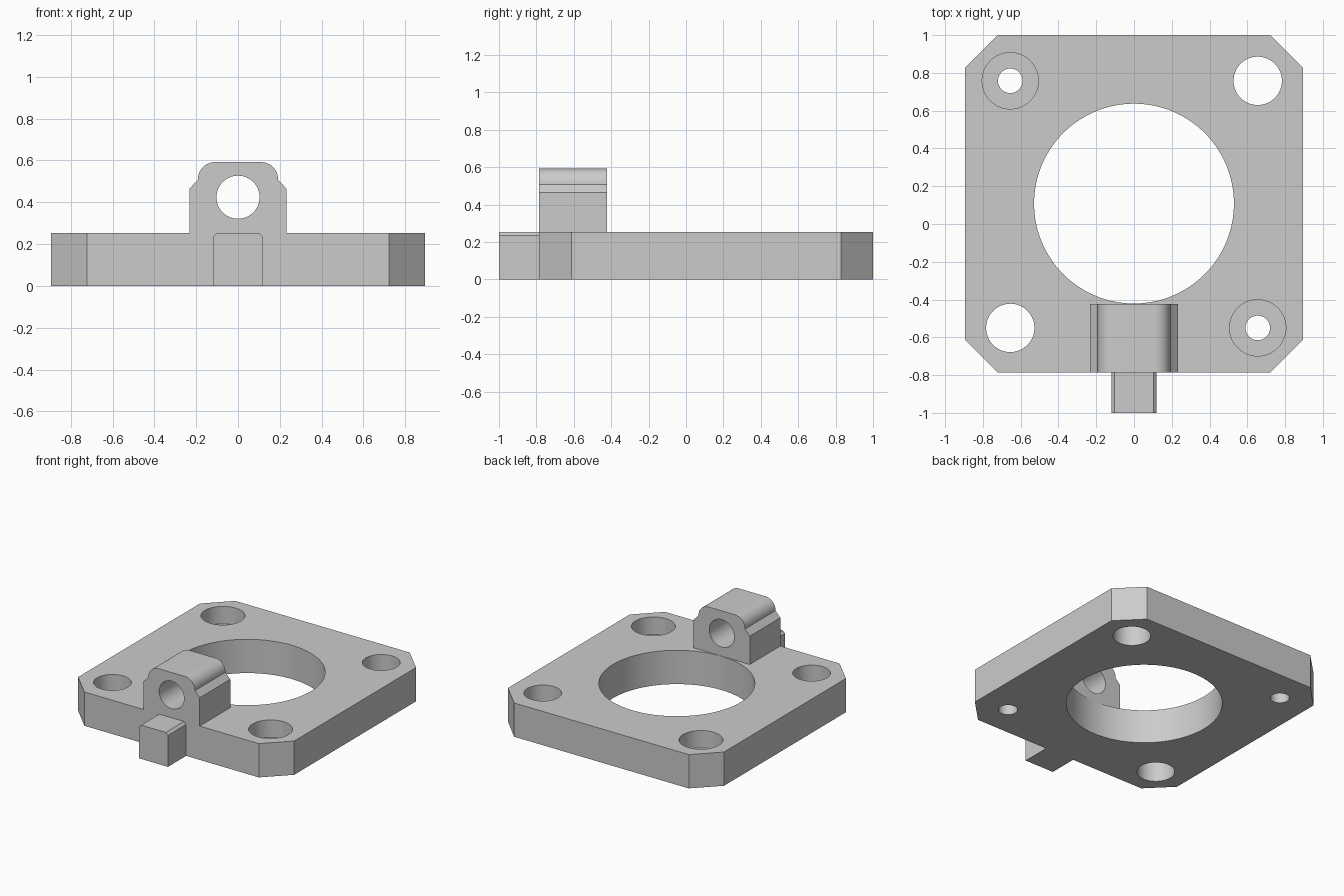
import bpy
import bmesh
from math import cos, sin, pi, radians
from mathutils import Vector

cube = bpy.data.objects.get("Cube")
if cube:
    bpy.data.objects.remove(cube, do_unlink=True)

GREY = (0.6, 0.6, 0.6, 1)
grey = bpy.data.materials.new("plain grey")
grey.use_nodes = True
grey.diffuse_color = GREY
grey.node_tree.nodes["Principled BSDF"].inputs["Base Color"].default_value = GREY

THICK = 0.253
FRONT, BACK = -0.785, 1.0


def prism(name, profile, direction):
    """Extrude a closed loop of points along a direction."""
    bm = bmesh.new()
    face = bm.faces.new([bm.verts.new(p) for p in profile])
    out = bmesh.ops.extrude_face_region(bm, geom=[face])
    moved = [v for v in out["geom"] if isinstance(v, bmesh.types.BMVert)]
    bmesh.ops.translate(bm, verts=moved, vec=Vector(direction))
    bmesh.ops.recalc_face_normals(bm, faces=bm.faces)
    mesh = bpy.data.meshes.new(name)
    bm.to_mesh(mesh)
    bm.free()
    mesh.materials.append(grey)
    obj = bpy.data.objects.new(name, mesh)
    bpy.context.collection.objects.link(obj)
    return obj


def activate(obj):
    bpy.ops.object.select_all(action="DESELECT")
    obj.select_set(True)
    bpy.context.view_layer.objects.active = obj


def drill(obj, centre, axis, radius, depth, sides=64):
    """Cut a round hole that starts at centre and runs along axis."""
    axis = Vector(axis)
    u = axis.orthogonal().normalized()
    w = axis.cross(u)
    ring = [Vector(centre) + radius * (cos(a) * u + sin(a) * w)
            for a in (2 * pi * i / sides for i in range(sides))]
    cutter = prism("drill_cutter", ring, axis * depth)
    cutter.hide_render = True
    mod = obj.modifiers.new("hole", "BOOLEAN")
    mod.operation = "DIFFERENCE"
    mod.solver = "EXACT"
    mod.object = cutter
    activate(obj)
    bpy.ops.object.modifier_apply(modifier=mod.name)
    bpy.data.objects.remove(cutter, do_unlink=True)


def mirrored(half):
    """Complete a right-hand outline with its mirror image."""
    return half + [(-x, y) for x, y in reversed(half)]


# Base plate with chamfered corners
W, C = 0.895, 0.172
outline = mirrored([(W - C, FRONT), (W, FRONT + C), (W, BACK - C), (W - C, BACK)])
plate = prism("base_plate", [(x, y, 0) for x, y in outline], (0, 0, THICK))

# Central bore, two wide holes and two counterbored screw holes
UP, DOWN = (0, 0, 1), (0, 0, -1)
drill(plate, (0, 0.108, -0.1), UP, 0.529, 0.5, 128)
for side in (1, -1):
    wide_y, screw_y = (0.758, -0.55) if side > 0 else (-0.55, 0.758)
    drill(plate, (side * 0.655, wide_y, -0.1), UP, 0.128, 0.5)
    drill(plate, (side * 0.655, screw_y, -0.1), UP, 0.065, 0.5)
    drill(plate, (side * 0.655, screw_y, THICK + 0.1), DOWN, 0.149, 0.1 + 0.13)

# Upright lug with stepped, rounded shoulders and a cross hole
R, TOP = 0.082, 0.592
half = [(0.232, THICK), (0.232, 0.465), (0.192, 0.507)]
half += [(0.11 + R * cos(a), TOP - R + R * sin(a))
         for a in (pi / 2 * i / 12 for i in range(13))]
lug = prism("upright_lug", [(x, FRONT, z) for x, z in mirrored(half)], (0, 0.362, 0))
drill(lug, (0, FRONT - 0.1, 0.424), (0, 1, 0), 0.103, 0.6)

# Front tab with bevelled upper edges
half = [(0.12, 0), (0.12, 0.235), (0.102, THICK)]
tab = prism("front_tab", [(x, -1, z) for x, z in mirrored(half)], (0, 1 + FRONT, 0))

for part in (plate, lug):
    activate(part)
    bpy.ops.object.shade_smooth_by_angle(angle=radians(30))
